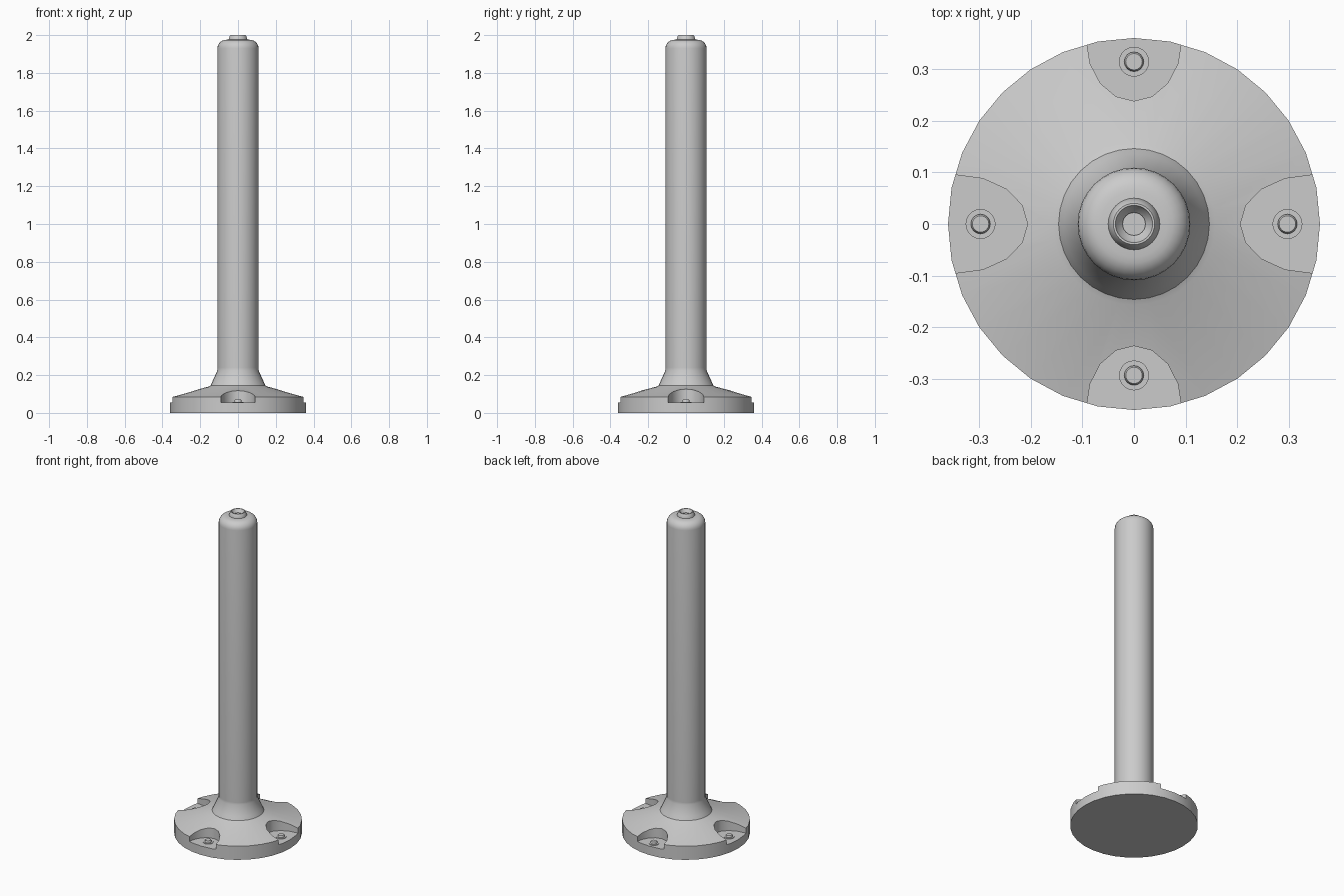
import bpy, bmesh, math

cube = bpy.data.objects.get("Cube")
if cube:
    bpy.data.objects.remove(cube, do_unlink=True)

metal = bpy.data.materials.new("grey_metal")
metal.use_nodes = True
grey = (0.6, 0.6, 0.6, 1)
metal.diffuse_color = grey
metal.node_tree.nodes["Principled BSDF"].inputs["Base Color"].default_value = grey


def add_object(name, bm):
    bmesh.ops.recalc_face_normals(bm, faces=bm.faces)
    mesh = bpy.data.meshes.new(name)
    bm.to_mesh(mesh)
    bm.free()
    mesh.materials.append(metal)
    obj = bpy.data.objects.new(name, mesh)
    bpy.context.collection.objects.link(obj)
    return obj


def smooth(obj, degrees=35):
    bpy.ops.object.select_all(action='DESELECT')
    obj.select_set(True)
    bpy.context.view_layer.objects.active = obj
    bpy.ops.object.shade_smooth_by_angle(angle=math.radians(degrees))


def lathe(name, profile, sides=32, centre=(0, 0)):
    """Closed solid from (radius, height) points; both ends are capped."""
    bm = bmesh.new()
    rings = []
    for r, z in profile:
        rings.append([bm.verts.new((centre[0] + r * math.cos(math.tau * i / sides),
                                    centre[1] + r * math.sin(math.tau * i / sides), z))
                      for i in range(sides)])
    for a, b in zip(rings, rings[1:]):
        for i in range(sides):
            j = (i + 1) % sides
            bm.faces.new((a[i], a[j], b[j], b[i]))
    bm.faces.new(rings[0][::-1])
    bm.faces.new(rings[-1])
    return add_object(name, bm)


FLOOR = 0.055


def pocket_cutter(direction, tip, middle, half_width):
    """Rounded prism open towards the rim of the flange."""
    dx, dy = direction
    outline = [(middle - (middle - tip) * math.sin(math.pi * k / 8),
                half_width * math.cos(math.pi * k / 8)) for k in range(9)]
    outline += [(0.45, -half_width), (0.45, half_width)]
    bm = bmesh.new()
    base = bm.faces.new([bm.verts.new((u * dx - v * dy, u * dy + v * dx, FLOOR))
                         for u, v in outline])
    top = bmesh.ops.extrude_face_region(bm, geom=[base])["geom"]
    bmesh.ops.translate(bm, vec=(0, 0, 0.1),
                        verts=[v for v in top if isinstance(v, bmesh.types.BMVert)])
    cutter = add_object("pocket_cutter", bm)
    cutter.hide_render = True
    return cutter


# Flange with a conical top and a flared collar
flange = lathe("flange", [(0.36, 0), (0.36, 0.085), (0.157, 0.139), (0.146, 0.144),
                          (0.136, 0.165), (0.109, 0.225), (0.109, 0.24)])

# Four mounting pockets, each with a washer and bolt: direction, tip, middle, width, bolt
pockets = [((1, 0), 0.206, 0.345, 0.095, 0.297), ((-1, 0), 0.206, 0.345, 0.095, 0.297),
           ((0, 1), 0.238, 0.355, 0.092, 0.314), ((0, -1), 0.236, 0.355, 0.092, 0.293)]
for side, (direction, tip, middle, width, bolt) in zip(("left", "right", "back", "front"), pockets):
    cutter = pocket_cutter(direction, tip, middle, width)
    cut = flange.modifiers.new("pocket", 'BOOLEAN')
    cut.operation = 'DIFFERENCE'
    cut.solver = 'EXACT'
    cut.object = cutter
    bpy.ops.object.select_all(action='DESELECT')
    bpy.context.view_layer.objects.active = flange
    bpy.ops.object.modifier_apply(modifier=cut.name)
    bpy.data.objects.remove(cutter, do_unlink=True)
    centre = (direction[0] * bolt, direction[1] * bolt)
    smooth(lathe(side + "_washer", [(0.029, FLOOR - 0.01), (0.029, FLOOR + 0.003)], 20, centre))
    smooth(lathe(side + "_bolt", [(0.019, FLOOR), (0.019, FLOOR + 0.01),
                                  (0.016, FLOOR + 0.015)], 16, centre))
smooth(flange)

# Column with a rounded shoulder and a hollow nozzle seat
shoulder = [(0.064 + 0.045 * math.cos(a), 1.93 + 0.045 * math.sin(a))
            for a in (math.pi / 2 * k / 6 for k in range(7))]
column = lathe("column", [(0.109, 0.235)] + shoulder + [(0.045, 1.977), (0.036, 1.977),
                                                        (0.022, 1.95)])
smooth(column)

# Tapered nozzle ring with a stepped bore
nozzle = lathe("nozzle", [(0.05, 1.97), (0.05, 1.978), (0.043, 1.996), (0.040, 2.0),
                          (0.036, 2.0), (0.033, 1.992), (0.022, 1.98), (0.022, 1.965)])
smooth(nozzle)
